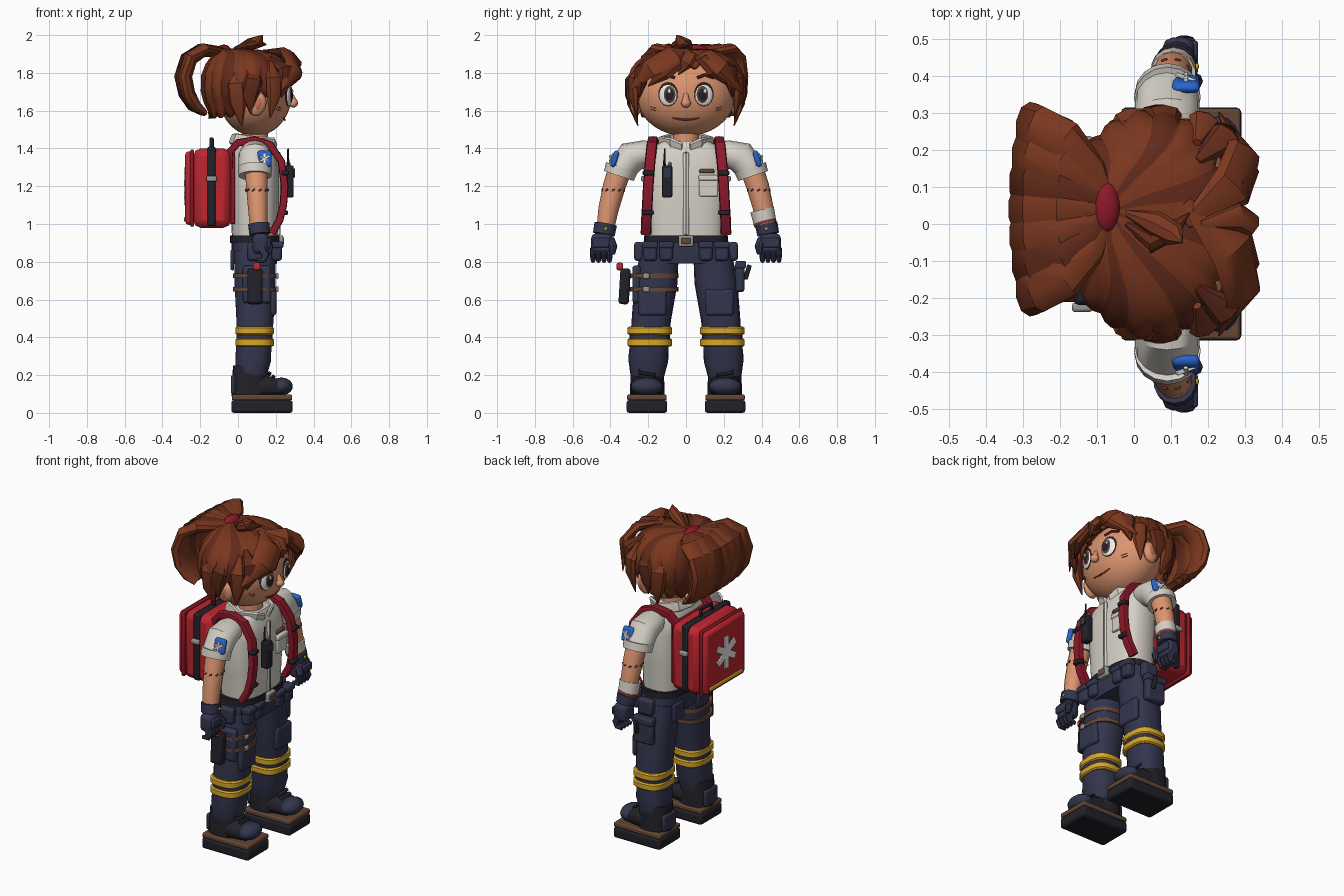
import bpy, bmesh, math
from math import sin, cos, pi, radians
from mathutils import Vector

def mat(name, r, g, b):
    m = bpy.data.materials.new(name)
    m.diffuse_color = [(c / 255) ** 2.2 for c in (r, g, b)] + [1]
    return m

NAVY, SKIN, SHIRT = mat("navy", 54, 56, 78), mat("skin", 220, 148, 112), mat("shirt", 212, 207, 197)
RED, DRED, HAIR, HAIR2 = mat("red", 190, 42, 50), mat("dark_red", 140, 30, 45), mat("hair", 122, 58, 36), mat("dark_hair", 98, 46, 32)
YEL, BLK, BRN, BLUE = mat("yellow", 215, 165, 45), mat("black", 38, 38, 45), mat("brown", 100, 72, 56), mat("blue", 45, 100, 205)
GREY, WHITE, LIP, BLUSH = mat("grey", 150, 148, 142), mat("white", 240, 238, 232), mat("lip", 130, 60, 52), mat("blush", 190, 112, 86)

def make(name, bm, m):
    me = bpy.data.meshes.new(name)
    bmesh.ops.recalc_face_normals(bm, faces=bm.faces)
    bm.to_mesh(me)
    bm.free()
    for k in (m if isinstance(m, tuple) else (m,)):
        me.materials.append(k)
    ob = bpy.data.objects.new(name, me)
    bpy.context.collection.objects.link(ob)
    return ob

def box(name, c, s, m, bev=0.008, rot=(0, 0, 0)):
    bm = bmesh.new()
    bmesh.ops.create_cube(bm, size=1)
    bmesh.ops.scale(bm, vec=s, verts=bm.verts)
    ob = make(name, bm, m)
    ob.location, ob.rotation_euler = c, rot
    b = ob.modifiers.new("bevel", 'BEVEL')
    b.width, b.segments = min(bev, min(s) * 0.45), 2
    return ob

def ball(name, c, r, m, seg=16, rings=10, rot=(0, 0, 0)):
    bm = bmesh.new()
    bmesh.ops.create_uvsphere(bm, u_segments=seg, v_segments=rings, radius=1)
    bmesh.ops.scale(bm, vec=r, verts=bm.verts)
    ob = make(name, bm, m)
    ob.location, ob.rotation_euler = c, rot
    return ob

HC = Vector((0.06, 0, 1.7))

def sweep(name, pts, m, side=(0, 1, 0), n=12, e=1.0):
    """Superellipse sections along a path of (x, y, z, half width, half thickness).
    side is the width direction; None lays the strip on the head."""
    bm, rings = bmesh.new(), []
    P = [Vector(p[:3]) for p in pts]
    pw = lambda v: math.copysign(abs(v) ** e, v) if abs(v) > 1e-6 else 0
    for i, p in enumerate(P):
        t = (P[min(i + 1, len(P) - 1)] - P[max(i - 1, 0)]).normalized()
        s = Vector(side) if side else t.cross(p - HC)
        s = (s - t * s.dot(t)).normalized()
        nn = t.cross(s)
        w, h = pts[i][3:]
        rings.append([bm.verts.new(p + s * w * pw(cos(2 * pi * k / n)) + nn * h * pw(sin(2 * pi * k / n))) for k in range(n)])
    for a, b in zip(rings, rings[1:]):
        for k in range(n):
            bm.faces.new((a[k], a[(k + 1) % n], b[(k + 1) % n], b[k]))
    bm.faces.new(rings[0])
    bm.faces.new(rings[-1])
    return make(name, bm, m)

# Torso, neck and belt
sweep("shirt", [(.09, 0, .92, .2, .122), (.09, 0, 1.1, .21, .128), (.09, 0, 1.3, .225, .128), (.09, 0, 1.39, .21, .11), (.09, 0, 1.44, .12, .085)], SHIRT, n=24, e=.7)
sweep("neck", [(.09, 0, 1.4, .07, .07), (.09, 0, 1.52, .07, .07)], SKIN)
box("shirt_placket", (.215, 0, 1.16), (.015, .03, .44), SHIRT)
box("shirt_zip", (.221, 0, 1.16), (.01, .008, .44), GREY)
box("chest_pocket", (.215, .12, 1.2), (.025, .1, .11), SHIRT)
box("pocket_flap", (.22, .12, 1.245), (.028, .105, .03), SHIRT)
box("name_bar", (.217, .11, 1.28), (.02, .08, .022), BRN)
for s in (-1, 1):
    sweep("collar", [(.19, s * .02, 1.4, .03, .012), (.175, s * .075, 1.405, .055, .012), (.09, s * .135, 1.43, .035, .012), (-.01, s * .09, 1.45, .03, .012), (-.03, 0, 1.45, .03, .012)], SHIRT, side=(.4, 0, 1), n=8, e=.5)
sweep("belt", [(.09, 0, .9, .222, .132), (.09, 0, .94, .222, .132)], BLK, n=24, e=.7)
box("buckle", (.225, 0, .91), (.03, .08, .06), GREY)
box("buckle_centre", (.237, 0, .91), (.015, .05, .035), BRN)
sweep("hips", [(.09, 0, .92, .215, .124), (.09, 0, .86, .235, .124), (.09, 0, .79, .235, .115)], NAVY, n=24, e=.7)
for s in (-1, 1):
    for y, w in ((.105, .07), (.19, .075)):
        box("belt_pouch", (.205, s * y, .855), (.055, w, .1), NAVY, .015)
        box("pouch_flap", (.21, s * y, .89), (.06, w + .008, .035), NAVY)
    box("side_pouch", (.1, s * .25, .855), (.1, .05, .1), NAVY, .015)
    box("back_pocket", (-.03, s * .12, .81), (.02, .11, .11), NAVY)

# Head and face
ball("head", (.09, 0, 1.69), (.195, .265, .225), SKIN, 28, 18)
def face_x(y, z):
    return .09 + .195 * math.sqrt(max(0, 1 - (y / .265) ** 2 - ((z - 1.69) / .225) ** 2))
for s in (-1, 1):
    r, y = (0, 0, s * .27), s * .095
    x = face_x(y, 1.685)
    ball("eye_rim", (x - .005, y, 1.687), (.012, .053, .064), BLK, rot=r)
    ball("eye_white", (x - .002, y, 1.683), (.013, .049, .057), WHITE, rot=r)
    ball("iris", (x + .004, y - s * .006, 1.685), (.012, .036, .047), BRN, rot=r)
    ball("pupil", (x + .009, y - s * .007, 1.685), (.009, .027, .036), BLK, rot=r)
    ball("eye_glint", (x + .016, y + .006, 1.703), (.005, .01, .012), WHITE, 8, 6)
    sweep("brow", [(face_x(a, z) + .004, s * a, z, .009, .006) for a, z in ((.06, 1.775), (.1, 1.79), (.15, 1.775))], HAIR2, side=(0, 0, 1), n=6)
    for z in (1.6, 1.612):
        sweep("cheek_mark", [(face_x(a, z) + .001, s * a, z + (a - .16) * .3, .002, .003) for a in (.16, .175, .19)], LIP, side=(0, 0, 1), n=6)
    ball("ear", (.1, s * .265, 1.635), (.05, .03, .065), SKIN, 12, 8, (0, .2, 0))
    ball("ear_hollow", (.105, s * .287, 1.635), (.022, .009, .034), BLUSH, 10, 6, (0, .2, 0))
ball("nose", (.293, 0, 1.64), (.025, .026, .024), SKIN, 12, 8)
sweep("nose_bridge", [(.277, 0, 1.69, .012, .012), (.295, 0, 1.65, .02, .018)], SKIN)
sweep("mouth", [(face_x(y, 1.555) + .002, y, 1.551 + 2.5 * y * y, .006, .005) for y in (-.07, -.035, 0, .035, .07)], LIP, side=(0, 0, 1), n=6)

# Hair cap: fluted shell with striped locks and a pointed hem
def hem(a):
    k = [(0, 62), (45, 68), (62, 98), (100, 102), (112, 134), (180, 138)]
    for (a0, h0), (a1, h1) in zip(k, k[1:]):
        if a <= a1:
            return h0 + (h1 - h0) * (a - a0) / (a1 - a0)
bm, cols, N, R = bmesh.new(), [], 80, 9
top = bm.verts.new((-.06, .03, 1.925))
for i in range(N):
    th = 2 * pi * i / N
    lobe = (0, .7, 1, .7)[i % 4]
    end = radians(hem(min(180, abs(math.degrees(th) if th <= pi else 360 - math.degrees(th)))) + 11 * lobe - 5)
    col = []
    for j in range(1, R + 1):
        ph = end * j / R
        rad = (sin(ph) if ph < pi / 2 else max(sin(ph), .84)) * (1 + .05 * lobe * sin(ph))
        c = cos(ph)
        z = 1.735 + .212 * math.copysign(abs(c) ** .8, c) - .02 * max(c, 0) ** 12
        sh = max(c, 0) ** 6
        col.append(bm.verts.new((.05 + .24 * rad * cos(th) - .11 * sh, .298 * rad * sin(th) + .03 * sh, z)))
    cols.append(col)
for i in range(N):
    a, b = cols[i], cols[(i + 1) % N]
    fs = [bm.faces.new((top, a[0], b[0]))] + [bm.faces.new((a[j], a[j + 1], b[j + 1], b[j])) for j in range(R - 1)]
    for f in fs:
        f.material_index = (i // 4) % 3 == 1
cap = make("hair_cap", bm, (HAIR, HAIR2))
sol = cap.modifiers.new("thickness", 'SOLIDIFY')
sol.thickness = .018

# Fringe and side locks
W = (.015, .06, .055, .004)
def lock(name, path, k=1, m=HAIR):
    sweep(name, [(*p, w * k, .028 * min(1, w / .04)) for p, w in zip(path, W)], m, side=None, n=8)
lock("fringe", [(.14, .06, 1.91), (.265, -.07, 1.895), (.295, -.19, 1.825), (.23, -.3, 1.71)], 1.2)
lock("fringe", [(.14, 0, 1.915), (.265, .1, 1.89), (.295, .19, 1.825), (.23, .3, 1.69)], 1.1)
lock("fringe", [(.18, .03, 1.91), (.285, -.05, 1.86), (.303, -.12, 1.8), (.28, -.2, 1.73)], .9, HAIR2)
lock("fringe", [(.18, .05, 1.91), (.285, .1, 1.87), (.303, .15, 1.81), (.28, .21, 1.74)], .8, HAIR2)
lock("fringe", [(.18, .0, 1.92), (.28, .02, 1.885), (.31, .0, 1.85), (.295, -.04, 1.79)], .7)
lock("top_tuft", [(-.02, .03, 1.92), (.06, .0, 1.955), (.11, -.03, 1.97), (.13, -.05, 2.0)], .6)
lock("top_tuft", [(-.02, .0, 1.925), (.05, -.05, 1.945), (.1, -.02, 1.955), (.15, .03, 1.95)], .5, HAIR2)
for s in (-1, 1):
    lock("brow_lock", [(.17, s * .17, 1.88), (.25, s * .235, 1.82), (.25, s * .24, 1.75), (.23, s * .245, 1.67)], .8, HAIR2)
    lock("temple_lock", [(.17, s * .22, 1.86), (.19, s * .275, 1.77), (.19, s * .275, 1.68), (.17, s * .26, 1.56)], .75)
    lock("side_lock", [(.09, s * .24, 1.85), (.08, s * .295, 1.76), (.06, s * .295, 1.68), (.07, s * .275, 1.58)], .85, HAIR2)
    lock("rear_lock", [(.0, s * .24, 1.83), (-.01, s * .285, 1.74), (.0, s * .285, 1.64), (.02, s * .255, 1.52)], .85)

# Ponytail: fan of strands curling behind the head
for i in range(7):
    u = (i - 3) / 3
    curl = 1 - .08 * u * u
    sweep("ponytail_strand", [(-.06 + (x + .06) * curl, .04 + u * f * .8, z, f / 3.8 + .008, t) for x, z, f, t in
          ((-.06, 1.905, .02, .02), (-.12, 1.915, .13, .03), (-.2, 1.92, .22, .036), (-.27, 1.875, .255, .04), (-.3, 1.78, .265, .04), (-.28, 1.69, .26, .038), (-.24, 1.625, .24, .032), (-.19, 1.59, .22, .018))], HAIR2 if i in (1, 4) else HAIR, n=10)
ball("hair_tie", (-.075, .045, 1.92), (.038, .07, .03), DRED, 14, 8)

# Arms and gloves
for s in (-1, 1):
    sweep("sleeve", [(.09, s * .15, 1.385, .045, .06), (.09, s * .21, 1.375, .07, .08), (.09, s * .29, 1.355, .085, .088), (.09, s * .35, 1.275, .075, .086)], SHIRT, side=(0, 1, s * .6), n=16)
    sweep("sleeve_cuff", [(.09, s * .34, 1.3, .088, .09), (.09, s * .355, 1.255, .083, .088)], SHIRT, n=16)
    sweep("forearm", [(.095, s * .345, 1.3, .062, .062), (.1, s * .38, 1.2, .06, .058), (.105, s * .41, 1.08, .054, .053), (.11, s * .43, .96, .045, .045)], SKIN, n=14)
    for k in range(10):
        a = 2 * pi * k / 10
        box("elbow_stitch", (.1 + .058 * cos(a), s * .385 + .059 * sin(a), 1.18), (.01, .018, .008), LIP, .002, (.5, 0, a))
    box("sleeve_patch", (.14, s * .377, 1.345), (.075, .03, .09), BLUE, .015, (s * .3, 0, 0))
    for k in range(3):
        box("patch_star", (.14, s * .394, 1.345), (.012, .012, .06), WHITE, .002, (s * .3, k * pi / 3, 0))
    sweep("glove_cuff", [(.11, s * .425, 1.0, .06, .058), (.115, s * .435, .945, .058, .056)], NAVY, n=14)
    ball("cuff_stud", (.168, s * .425, .975), (.008, .01, .01), YEL, 8, 6)
    box("palm", (.12, s * .445, .895), (.085, .115, .11), NAVY, .025)
    box("knuckle_guard", (.163, s * .45, .9), (.02, .09, .05), NAVY)
    for k in range(4):
        y = s * (.405 + .029 * k)
        sweep("finger", [(.125, y, .87, .016, .022), (.145, y, .835, .016, .022), (.135, y, .81, .014, .018), (.1, y, .805, .01, .012)], NAVY, n=8)
    sweep("thumb", [(.14, s * .4, .92, .022, .022), (.165, s * .385, .88, .022, .022), (.165, s * .39, .84, .014, .014)], NAVY, n=8)
sweep("bandage", [(.105, .403, 1.075, .064, .062), (.108, .42, 1.0, .06, .06)], SHIRT, n=14)
sweep("bandage_stain", [(.107, .417, 1.012, .062, .062), (.109, .421, .997, .06, .06)], LIP, n=14)

# Legs, reflective bands and boots
for s in (-1, 1):
    sweep("trouser_leg", [(.09, s * .138, .85, .1, .112), (.09, s * .158, .7, .114, .11), (.09, s * .183, .5, .104, .1), (.085, s * .193, .38, .102, .095), (.08, s * .2, .28, .106, .095), (.07, s * .205, .2, .09, .082)], NAVY, n=18, e=.8)
    for z in (.435, .373):
        sweep("reflective_band", [(.088, s * .192, z + d, w, w - .015) for d, w in ((-.022, .109), (-.015, .118), (.015, .118), (.022, .109))], YEL, n=18, e=.7)
    sweep("band_gap", [(.088, s * .192, .392, .106, .097), (.088, s * .192, .415, .106, .097)], NAVY, n=18, e=.8)
    box("knee_pad", (.185, s * .178, .585), (.035, .15, .14), NAVY, .015)
    box("sole", (.127, s * .207, .034), (.325, .215, .068), BLK, .014)
    box("welt", (.127, s * .207, .082), (.32, .21, .03), BRN)
    sweep("boot_shaft", [(.065, s * .205, .09, .092, .1), (.062, s * .205, .16, .09, .095), (.062, s * .205, .25, .088, .088)], BLK, n=16, e=.8)
    sweep("boot_foot", [(.08, s * .207, .135, .085, .065), (.15, s * .207, .14, .085, .06), (.24, s * .207, .13, .075, .04)], BLK, n=14, e=.8)
    ball("toe_cap", (.23, s * .207, .14), (.06, .085, .047), NAVY)
    box("heel_counter", (-.025, s * .207, .15), (.025, .12, .1), NAVY, .01)
    for k in range(3):
        box("boot_lace", (.145 + .02 * k, s * .207, .225 - .018 * k), (.02, .09, .012), BLK, .004, (s * .15, .6, 0))

# Thigh gear: strapped holster on one side, cargo pouch on the other
box("thigh_pocket", (.1, -.262, .68), (.15, .045, .2), NAVY, .015)
for z in (.655, .725):
    sweep("thigh_strap", [(.09, -.17, z - .012, .13, .118), (.09, -.17, z + .012, .13, .118)], BRN, n=18, e=.8)
    box("strap_buckle", (.208, -.21, z), (.015, .035, .03), GREY)
box("holster", (.09, -.325, .67), (.08, .055, .19), BLK, .015, (-.06, 0, 0))
box("holster_grip", (.1, -.35, .775), (.04, .035, .04), RED, .01)
box("cargo_pouch", (.09, .285, .72), (.13, .05, .16), NAVY, .015)
box("cargo_flap", (.09, .29, .785), (.14, .055, .04), NAVY)
box("shears", (.12, .325, .745), (.02, .025, .08), BLK, .006, (-.3, 0, 0))

# Backpack with harness
box("pack_body", (-.137, 0, 1.19), (.2, .42, .42), RED, .04)
box("pack_panel", (-.255, 0, 1.19), (.05, .39, .39), RED, .02)
box("pack_piping", (-.243, 0, 1.19), (.02, .41, .41), DRED)
box("pack_frame", (-.03, 0, 1.19), (.03, .34, .38), DRED)
box("pack_band", (-.14, 0, 1.2), (.045, .436, .42), BLK, .012)
box("pack_trim", (-.28, 0, 1.025), (.012, .33, .025), YEL)
for k in range(3):
    box("pack_star", (-.28, 0, 1.2), (.014, .042, .2), WHITE, .003, (k * pi / 3, 0, 0))
sweep("pack_handle", [(-.14, -.06, 1.39, .012, .01), (-.14, -.05, 1.45, .012, .01), (-.14, .05, 1.45, .012, .01), (-.14, .06, 1.39, .012, .01)], BLK, side=(1, 0, 0), n=8)
for s in (-1, 1):
    box("band_buckle", (-.14, s * .225, 1.24), (.055, .025, .03), GREY)
    sweep("shoulder_strap", [(x, s * y, z, .028, .02) for x, y, z in ((-.05, .15, 1.24), (-.045, .16, 1.38), (.0, .17, 1.43), (.09, .175, 1.445), (.17, .18, 1.42), (.23, .19, 1.33), (.247, .2, 1.2), (.24, .205, 1.1), (.22, .21, 1.02), (.18, .212, .95))], DRED, n=8, e=.5)
    for z in (1.27, 1.06):
        box("strap_clip", (.25 if z > 1.2 else .245, s * .2, z), (.04, .06, .025), BLK)

# Chest radio
box("radio", (.27, -.1, 1.225), (.05, .055, .17), BLK, .01)
box("radio_face", (.295, -.1, 1.27), (.015, .045, .05), NAVY, .003)
sweep("antenna", [(.265, -.115, 1.3, .008, .008), (.265, -.112, 1.4, .004, .004)], BLK, n=8)
ball("radio_knob", (.268, -.085, 1.315), (.01, .01, .015), GREY, 8, 6)

# Shading
for ob in bpy.data.objects:
    ob.select_set(True)
    bpy.context.view_layer.objects.active = ob
bpy.ops.object.shade_smooth_by_angle(angle=radians(35))
